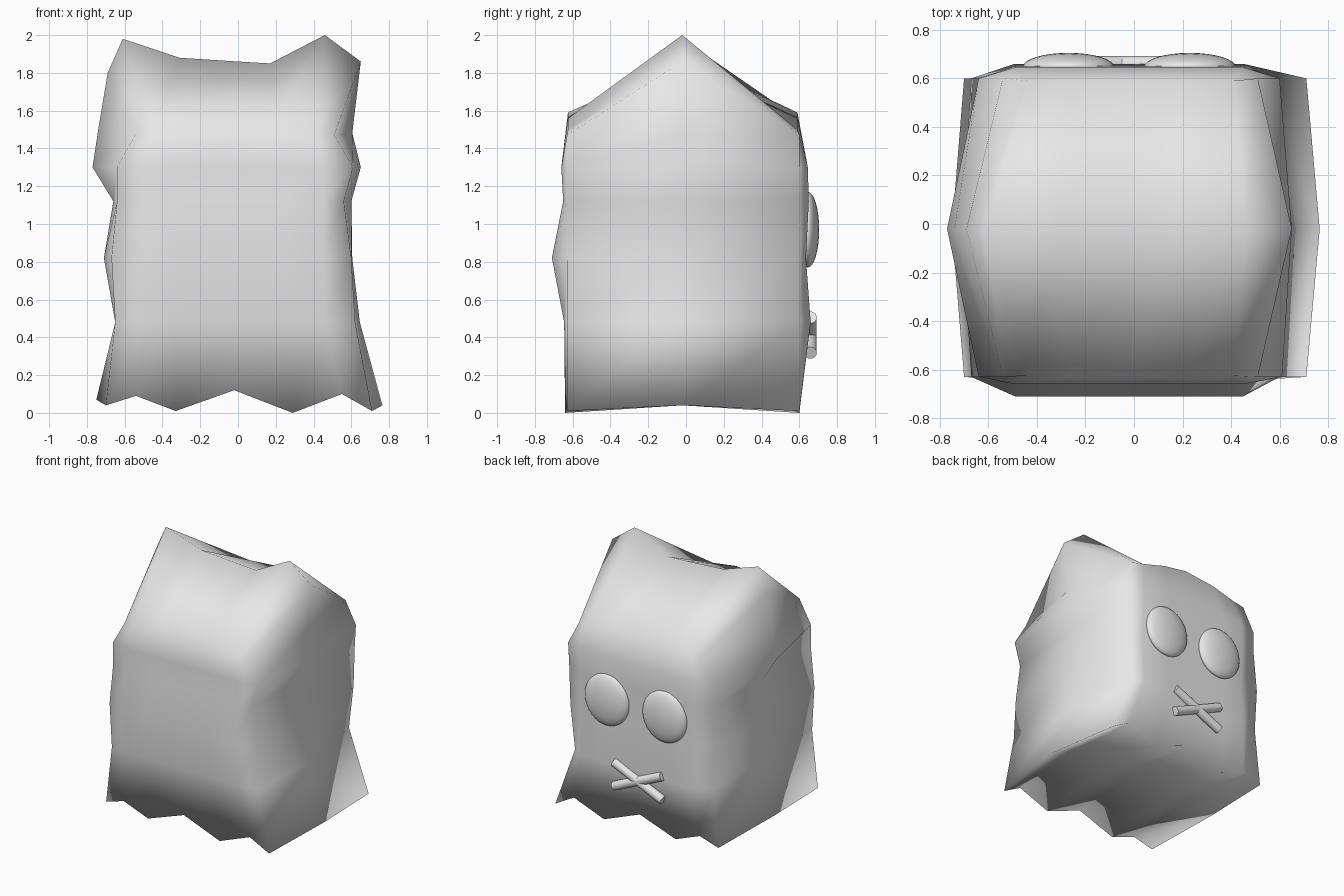
import bpy, bmesh, math

if "Cube" in bpy.data.objects:
    bpy.data.objects.remove(bpy.data.objects["Cube"], do_unlink=True)

grey = bpy.data.materials.new("plain grey")
grey.use_nodes = True
grey.diffuse_color = (0.8, 0.8, 0.8, 1)
grey.node_tree.nodes["Principled BSDF"].inputs["Base Color"].default_value = (0.8, 0.8, 0.8, 1)

MID_Y = -0.02
FRONT_CORNER, BACK_CORNER = -0.63, 0.60

# wavy hem, arched shoulder and sagging ridge, each as (x, z) from one end to the other
HEM = [(-0.70, 0.04), (-0.54, 0.09), (-0.33, 0.01), (-0.02, 0.12),
       (0.29, 0.0), (0.55, 0.10), (0.71, 0.01)]
SHOULDER = [(-0.54, 1.48), (-0.44, 1.51), (-0.26, 1.56), (0.0, 1.59),
            (0.2, 1.56), (0.41, 1.50), (0.51, 1.47)]
RIDGE = [(-0.69, 1.80), (-0.61, 1.98), (-0.31, 1.88), (0.0, 1.86),
         (0.17, 1.85), (0.46, 2.0), (0.65, 1.86)]
INNER = [-0.49, -0.30, 0.0, 0.22, 0.45]

# z, front y, back y, then the x of -end corner, -end middle,
# +end front corner, +end back corner, +end middle
LEVELS = [
    (0.48, -0.645, 0.66, -0.65, -0.65, 0.62, 0.54, 0.645),
    (0.82, -0.71, 0.635, -0.67, -0.71, 0.60, 0.58, 0.605),
    (1.12, -0.65, 0.65, -0.64, -0.66, 0.56, 0.59, 0.60),
    (1.30, -0.66, 0.645, -0.64, -0.77, 0.61, 0.60, 0.65),
]


def ring(front_cols, back_cols, front, back, neg_mid, pos_mid):
    """Closed loop: front columns, +x middle, back columns reversed, -x middle."""
    def side(cols, inner_y, corner_y):
        ys = [corner_y] + [inner_y] * (len(cols) - 2) + [corner_y]
        return [(x, y, z) for (x, z), y in zip(cols, ys)]
    return (side(front_cols, front, FRONT_CORNER)
            + [(pos_mid[0], MID_Y, pos_mid[1])]
            + side(back_cols, back, BACK_CORNER)[::-1]
            + [(neg_mid[0], MID_Y, neg_mid[1])])


def build_body():
    bm = bmesh.new()
    loops = [ring(HEM, HEM, -0.64, 0.60, (-0.75, 0.07), (0.765, 0.04))]
    for z, front, back, neg, neg_mid, pos_front, pos_back, pos_mid in LEVELS:
        cols = [[(x, z) for x in [neg, *INNER, pos]] for pos in (pos_front, pos_back)]
        loops.append(ring(*cols, front, back, (neg_mid, z), (pos_mid, z)))
    loops.append(ring(SHOULDER, SHOULDER, -0.625, 0.59, (-0.74, 1.5), (0.605, 1.48)))

    rings = [[bm.verts.new(p) for p in loop] for loop in loops]
    ridge = [bm.verts.new((x, MID_Y, z)) for x, z in RIDGE]
    n, c = len(rings[0]), len(HEM)
    top, hem = rings[-1], rings[0]
    # middle row of the underside, lifted above the hem
    belly = ([hem[-1]] + [bm.verts.new((x, MID_Y, z + 0.04)) for x, z in HEM[1:-1]] + [hem[c]])

    # walls
    for low, high in zip(rings, rings[1:]):
        for i in range(n):
            j = (i + 1) % n
            bm.faces.new((low[i], low[j], high[j], high[i]))
    # roof slopes and underside
    for i in range(c - 1):
        b = 2 * c - i
        bm.faces.new((top[i], top[i + 1], ridge[i + 1], ridge[i]))
        bm.faces.new((top[b - 1], top[b], ridge[i], ridge[i + 1]))
        bm.faces.new((hem[i + 1], hem[i], belly[i], belly[i + 1]))
        bm.faces.new((hem[b], hem[b - 1], belly[i + 1], belly[i]))
    # gable ends
    for a, b, d, peak in ((c - 1, c, c + 1, ridge[-1]), (n - 2, n - 1, 0, ridge[0])):
        bm.faces.new((top[a], top[b], peak))
        bm.faces.new((top[b], top[d], peak))

    bmesh.ops.recalc_face_normals(bm, faces=bm.faces)
    for f in bm.faces:
        f.smooth = True
    mesh = bpy.data.meshes.new("sack_body")
    bm.to_mesh(mesh)
    bm.free()
    body = bpy.data.objects.new("sack_body", mesh)
    bpy.context.collection.objects.link(body)
    mesh.materials.append(grey)


def finish(name):
    obj = bpy.context.object
    obj.name = name
    obj.data.materials.append(grey)
    bpy.ops.object.shade_smooth_by_angle(angle=math.radians(40))


build_body()

# button eyes
for name, x in (("left_eye", 0.23), ("right_eye", -0.27)):
    bpy.ops.mesh.primitive_uv_sphere_add(segments=32, ring_count=16, location=(x, 0.645, 0.97))
    bpy.context.object.scale = (0.19, 0.06, 0.2)
    finish(name)

# crossed rods for the mouth
for name, tilt in (("mouth_rod_a", 24), ("mouth_rod_b", -24)):
    bpy.ops.mesh.primitive_cylinder_add(
        vertices=20, radius=0.034, depth=0.46, location=(-0.05, 0.658, 0.412),
        rotation=(0, math.radians(90 + tilt), 0))
    finish(name)
